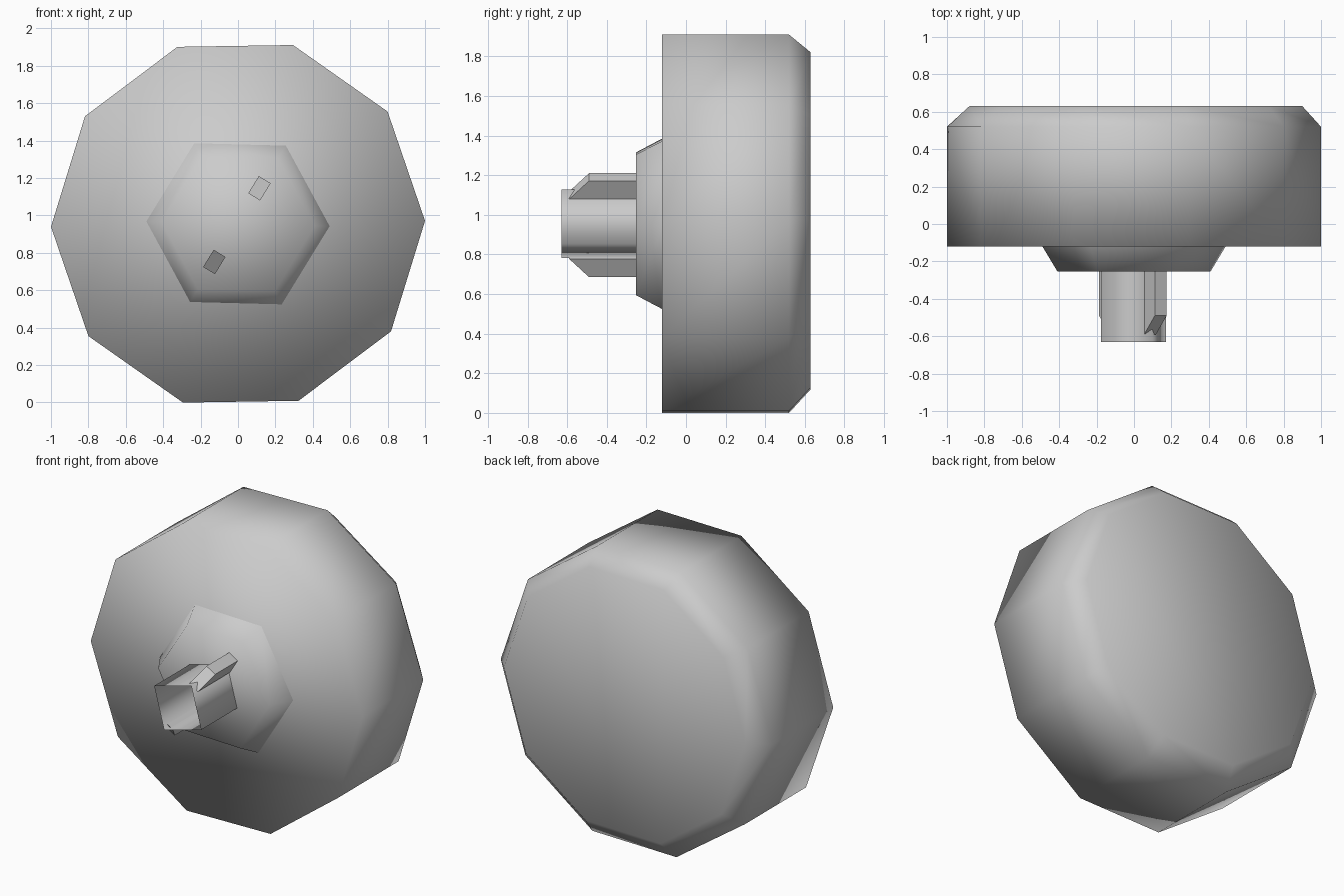
import bpy, bmesh
from math import cos, sin, pi, radians
from mathutils import Matrix, Vector

cube = bpy.data.objects.get("Cube")
if cube:
    bpy.data.objects.remove(cube, do_unlink=True)

MID = 0.955  # height of the knob axis

grey = bpy.data.materials.new("plain grey")
grey.use_nodes = True
grey.diffuse_color = (0.6, 0.6, 0.6, 1)
grey.node_tree.nodes["Principled BSDF"].inputs["Base Color"].default_value = (0.6, 0.6, 0.6, 1)


def finish(name, bm, smooth):
    bmesh.ops.recalc_face_normals(bm, faces=bm.faces)
    mesh = bpy.data.meshes.new(name)
    bm.to_mesh(mesh)
    bm.free()
    mesh.materials.append(grey)
    for p in mesh.polygons:
        p.use_smooth = smooth
    ob = bpy.data.objects.new(name, mesh)
    bpy.context.collection.objects.link(ob)
    return ob


def lathe(name, sides, turn, rings, cap_front=False, cap_back=False):
    """Polygonal solid along y; rings are (y, radius, x shift, z shift), front to back."""
    bm = bmesh.new()
    loops = []
    for y, r, dx, dz in rings:
        angles = [radians(turn) + 2 * pi * i / sides for i in range(sides)]
        loops.append([bm.verts.new((dx + r * cos(a), y, MID + dz + r * sin(a))) for a in angles])
    for a, b in zip(loops, loops[1:]):
        for i in range(sides):
            j = (i + 1) % sides
            bm.faces.new((a[i], a[j], b[j], b[i]))
    if cap_front:
        bm.faces.new(loops[0])
    if cap_back:
        bm.faces.new(loops[-1])
    return finish(name, bm, True)


# Ten-sided knob body with a chamfered back
lathe("knob_body", 10, 0.9,
      [(-0.12, 1, 0, 0), (0.52, 1, 0, 0), (0.63, 0.89, 0.01, 0.015)], True, True)

# Six-sided tapered collar
lathe("collar", 6, -1.5, [(-0.253, 0.41, 0, 0), (-0.12, 0.49, 0, 0)], True)

# Open four-sided socket tube
lathe("socket_tube", 4, 60, [(-0.63, 0.2, -0.003, 0), (-0.25, 0.2, -0.003, 0)])

# Two opposite ribs with sloped tips
for name, angle in (("upper_rib", 58.5), ("lower_rib", 238.5)):
    bm = bmesh.new()
    outline = [(0.177, -0.25), (0.285, -0.25), (0.285, -0.49), (0.177, -0.59)]
    spin = Matrix.Translation((-0.006, 0, MID - 0.007)) @ Matrix.Rotation(-radians(angle), 4, 'Y')
    sides = [[bm.verts.new(spin @ Vector((r, y, w))) for r, y in outline] for w in (-0.037, 0.037)]
    for side in sides:
        bm.faces.new(side)
    for i in range(4):
        j = (i + 1) % 4
        bm.faces.new((sides[0][i], sides[0][j], sides[1][j], sides[1][i]))
    finish(name, bm, False)
